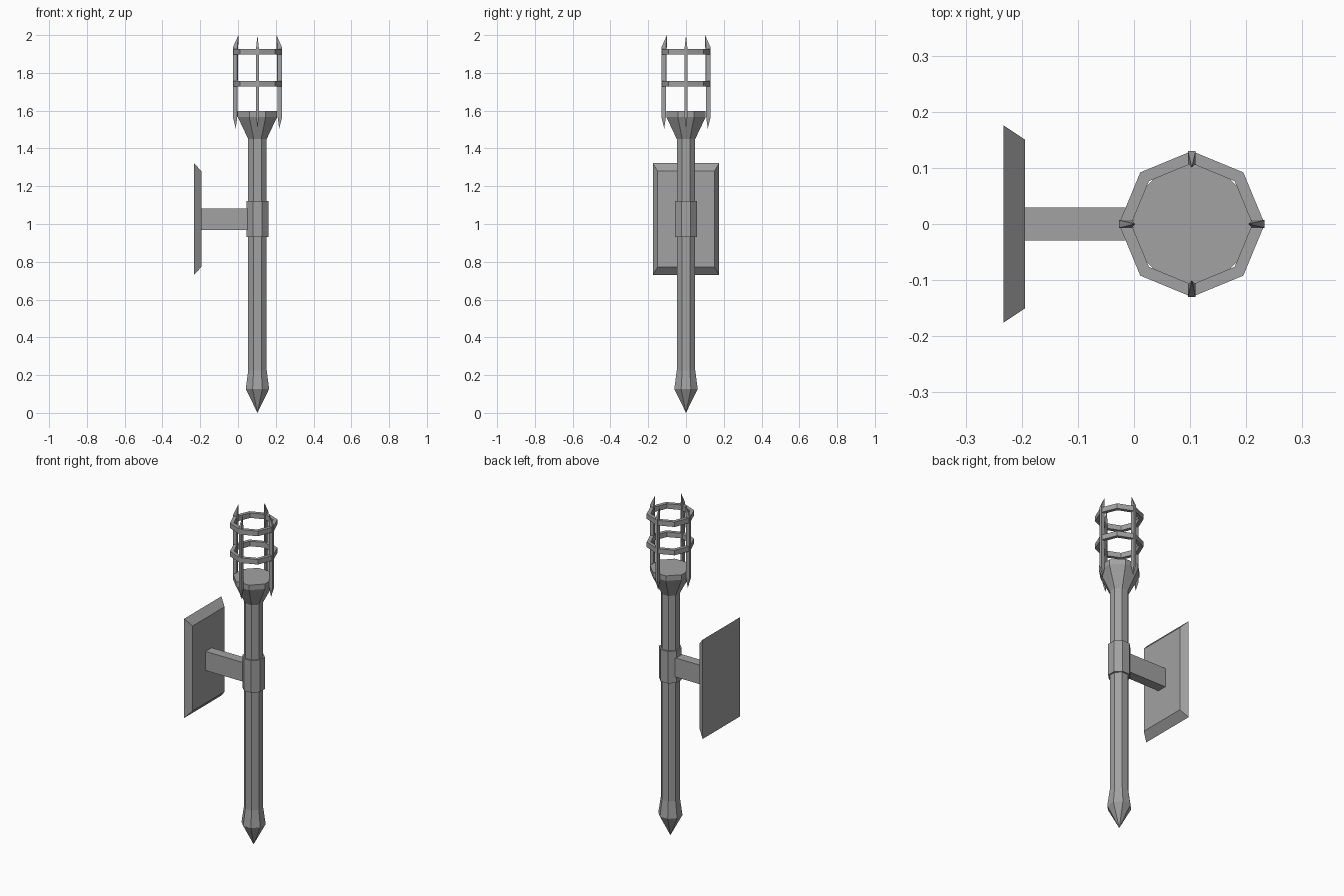
import bpy, bmesh
from math import cos, sin, pi

if "Cube" in bpy.data.objects:
    bpy.data.objects.remove(bpy.data.objects["Cube"])

CX = 0.103  # axis of the torch

iron = bpy.data.materials.new("dark_iron")
iron.diffuse_color = (0.36, 0.36, 0.36, 1)
iron.use_nodes = True
iron.node_tree.nodes["Principled BSDF"].inputs["Base Color"].default_value = iron.diffuse_color


def finish(name, bm):
    bmesh.ops.recalc_face_normals(bm, faces=bm.faces[:])
    me = bpy.data.meshes.new(name)
    bm.to_mesh(me)
    bm.free()
    me.materials.append(iron)
    ob = bpy.data.objects.new(name, me)
    bpy.context.collection.objects.link(ob)
    return ob


def lathe(name, profile, turn=pi / 8, closed=False, n=8):
    """Octagonal turning of (radius, z) points; closed=True joins the profile into a ring."""
    bm = bmesh.new()
    loops = []
    for r, z in profile:
        if r == 0:
            loops.append([bm.verts.new((CX, 0, z))] * n)
        else:
            loops.append([bm.verts.new((CX + r * cos(turn + 2 * pi * i / n),
                                        r * sin(turn + 2 * pi * i / n), z)) for i in range(n)])
    pairs = list(zip(loops, loops[1:]))
    if closed:
        pairs.append((loops[-1], loops[0]))
    for a, b in pairs:
        for i in range(n):
            j = (i + 1) % n
            bm.faces.new(list(dict.fromkeys((a[i], a[j], b[j], b[i]))))
    if not closed:
        for end in (loops[0], loops[-1]):
            if end[0] is not end[1]:
                bm.faces.new(end)
    return finish(name, bm)


def hull(name, points):
    bm = bmesh.new()
    for p in points:
        bm.verts.new(p)
    bmesh.ops.convex_hull(bm, input=bm.verts[:])
    bmesh.ops.dissolve_limit(bm, angle_limit=0.01, verts=bm.verts[:], edges=bm.edges[:])
    return finish(name, bm)


def rect(x, hy, z0, z1):
    return [(x, s * hy, z) for s in (-1, 1) for z in (z0, z1)]


# Shaft with pointed foot and flared cup
lathe("shaft", [(0, 0), (0.067, 0.127), (0.053, 0.225), (0.053, 1.45),
                (0.113, 1.567), (0.113, 1.597)])

# Collar around the shaft
lathe("collar", [(0.062, 0.932), (0.062, 1.123)])

# Basket rings
for name, z in (("lower_ring", 1.743), ("upper_ring", 1.912)):
    lathe(name, [(0.13, z - 0.015), (0.13, z + 0.015), (0.108, z + 0.015), (0.108, z - 0.015)],
          turn=0, closed=True)

# Four pointed basket bars
for k in range(4):
    c, s = cos(k * pi / 2), sin(k * pi / 2)
    local = [(r, w, z) for r in (0.107, 0.13) for w in (-0.007, 0.007) for z in (1.565, 1.935)]
    local += [(0.101, 0, 2.0), (0.115, 0, 1.505)]
    hull(f"basket_bar_{k + 1}", [(CX + r * c - w * s, r * s + w * c, z) for r, w, z in local])

# Bevelled wall plate and the arm that carries the collar
hull("wall_plate", rect(-0.233, 0.176, 0.73, 1.322) + rect(-0.194, 0.15, 0.773, 1.28))
hull("arm", rect(-0.2, 0.029, 0.968, 1.082) + rect(0.06, 0.029, 0.968, 1.082))
